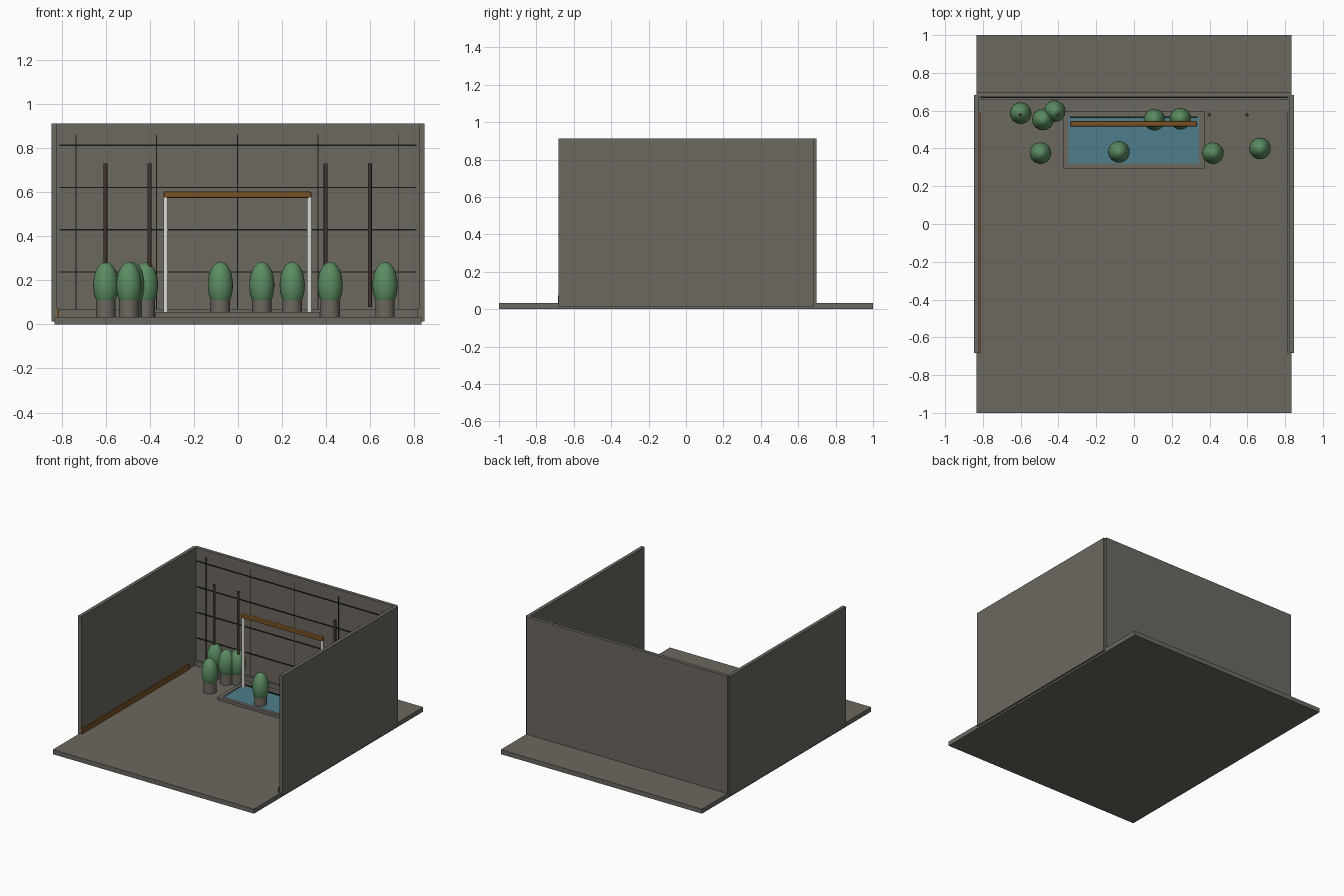
import bpy, bmesh, math
from mathutils import Vector

if "Cube" in bpy.data.objects:
    bpy.data.objects.remove(bpy.data.objects["Cube"])


def material(name, r, g, b):
    m = bpy.data.materials.new(name)
    m.diffuse_color = (r, g, b, 1)
    m.use_nodes = True
    m.node_tree.nodes["Principled BSDF"].inputs["Base Color"].default_value = m.diffuse_color
    return m


STONE = material("warm_grey_stone", 0.150, 0.138, 0.118)
DARK = material("near_black_metal", 0.008, 0.008, 0.008)
WATER = material("pool_blue", 0.078, 0.210, 0.260)
WOOD = material("oak_brown", 0.190, 0.085, 0.018)
TRUNK = material("dark_brown", 0.060, 0.036, 0.028)
LEAF = material("leaf_green", 0.105, 0.260, 0.120)
WHITE = material("off_white", 0.760, 0.740, 0.700)


def finish(name, bm, mat, smooth=False):
    mesh = bpy.data.meshes.new(name)
    bm.to_mesh(mesh)
    bm.free()
    mesh.materials.append(mat)
    ob = bpy.data.objects.new(name, mesh)
    bpy.context.collection.objects.link(ob)
    if smooth:
        bpy.ops.object.select_all(action='DESELECT')
        ob.select_set(True)
        bpy.context.view_layer.objects.active = ob
        bpy.ops.object.shade_smooth_by_angle(angle=math.radians(40))
    return ob


def box(name, lo, hi, mat, bevel=0):
    """Box between two opposite corners."""
    lo, hi = Vector(lo), Vector(hi)
    bm = bmesh.new()
    bmesh.ops.create_cube(bm, size=1)
    bmesh.ops.scale(bm, vec=hi - lo, verts=bm.verts)
    bmesh.ops.translate(bm, vec=(lo + hi) / 2, verts=bm.verts)
    ob = finish(name, bm, mat)
    if bevel:
        mod = ob.modifiers.new("soft_edges", 'BEVEL')
        mod.width = bevel
        mod.segments = 2
    return ob


def rod(name, x, y, z0, z1, r, mat, r_top=None, sides=24):
    """Upright cylinder."""
    bm = bmesh.new()
    bmesh.ops.create_cone(bm, cap_ends=True, segments=sides, radius1=r,
                          radius2=r_top or r, depth=z1 - z0)
    bmesh.ops.translate(bm, vec=(x, y, (z0 + z1) / 2), verts=bm.verts)
    return finish(name, bm, mat, True)


# Floor slab and three walls
FLOOR = 0.034
box("floor", (-0.833, -1, 0), (0.833, 1, FLOOR), STONE)
box("back_wall", (-0.833, 0.672, 0.013), (0.833, 0.697, 0.912), STONE)
for side, s in (("left", -1), ("right", 1)):
    x0, x1 = sorted((s * 0.820, s * 0.846))
    box(side + "_wall", (x0, -0.682, 0.013), (x1, 0.682, 0.912), STONE)
    x0, x1 = sorted((s * 0.812, s * 0.821))
    box(side + "_skirting", (x0, -0.685, 0.030), (x1, 0.59, 0.072),
        WOOD if s < 0 else STONE)
box("back_skirting", (-0.815, 0.658, 0.030), (0.815, 0.674, 0.070), STONE)

# Panel seams on the back wall
for i in range(4):
    z = 0.238 + i * 0.1915
    box("horizontal_seam", (-0.81, 0.667, z - 0.003), (0.81, 0.673, z + 0.003), DARK)
for i in range(-2, 3):
    x = i * 0.366 - 0.003
    box("vertical_seam", (x - 0.002, 0.669, 0.070), (x + 0.002, 0.673, 0.862), DARK)

# Pool: curb of four bars around a sheet of water
X0, X1, Y0, Y1, RIM, TOP = -0.375, 0.372, 0.293, 0.597, 0.027, 0.056
box("pool_curb_front", (X0, Y0, 0.03), (X1, Y0 + RIM, TOP), STONE)
box("pool_curb_back", (X0, Y1 - RIM, 0.03), (X1, Y1, TOP), STONE)
box("pool_curb_left", (X0, Y0 + RIM, 0.03), (X0 + RIM, Y1 - RIM, TOP), STONE)
box("pool_curb_right", (X1 - RIM, Y0 + RIM, 0.03), (X1, Y1 - RIM, TOP), STONE)
box("pool_water", (X0 + RIM, Y0 + RIM, 0.03), (X1 - RIM, Y1 - RIM, 0.050), WATER)
box("pool_water_slot", (-0.34, 0.561, 0.045), (0.335, 0.569, 0.054), DARK)

# Gate over the pool
for x in (-0.328, 0.325):
    rod("gate_post", x, 0.53, 0.050, 0.578, 0.011, WHITE)
box("gate_beam", (-0.338, 0.516, 0.574), (0.333, 0.545, 0.602), WOOD, 0.006)

# Thin poles in front of the back wall
for x in (-0.6, -0.4, 0.4, 0.6):
    rod("thin_pole", x - 0.002, 0.578, 0.078, 0.730, 0.009, TRUNK, sides=12)

# Potted shrubs
SHRUBS = [(-0.60, 0.587), (-0.482, 0.553), (-0.42, 0.597), (-0.495, 0.375),
          (-0.08, 0.382), (0.108, 0.552), (0.246, 0.557), (0.418, 0.375),
          (0.667, 0.40)]
for x, y in SHRUBS:
    rod("shrub_pot", x, y, FLOOR, 0.112, 0.044, STONE)
    bm = bmesh.new()
    bmesh.ops.create_uvsphere(bm, u_segments=24, v_segments=16, radius=1)
    bmesh.ops.scale(bm, vec=(0.057, 0.057, 0.106), verts=bm.verts)
    bmesh.ops.translate(bm, vec=(x, y, 0.178), verts=bm.verts)
    finish("shrub_foliage", bm, LEAF, True)
